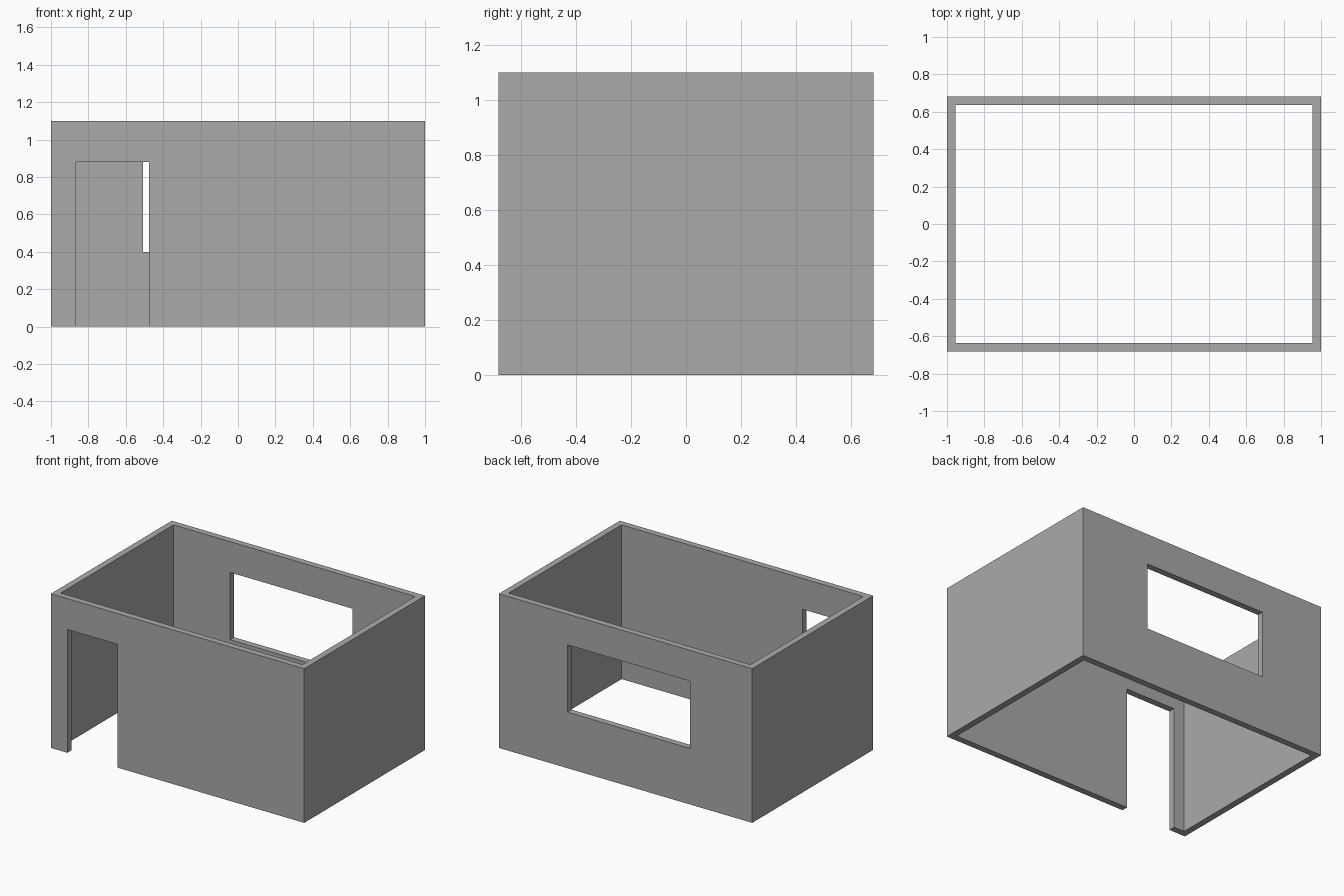
import bpy
import bmesh
from mathutils import Matrix, Vector

default_cube = bpy.data.objects.get("Cube")
if default_cube:
    bpy.data.objects.remove(default_cube, do_unlink=True)

HALF_X, HALF_Y, HEIGHT, WALL = 1.0, 0.682, 1.1, 0.046

plaster = bpy.data.materials.new("grey plaster")
plaster.use_nodes = True
grey = (0.4, 0.4, 0.4, 1)
plaster.diffuse_color = grey
plaster.node_tree.nodes["Principled BSDF"].inputs["Base Color"].default_value = grey


def box(name, low, high):
    """Axis-aligned block between two opposite corners."""
    low, high = Vector(low), Vector(high)
    mesh = bpy.data.meshes.new(name)
    bm = bmesh.new()
    bmesh.ops.create_cube(
        bm, size=1,
        matrix=Matrix.Translation((low + high) / 2) @ Matrix.Diagonal((*(high - low), 1)))
    bm.to_mesh(mesh)
    bm.free()
    mesh.materials.append(plaster)
    obj = bpy.data.objects.new(name, mesh)
    bpy.context.collection.objects.link(obj)
    return obj


def cut(target, cutter):
    """Subtract the cutter from the target, then discard it."""
    cutter.hide_render = True
    mod = target.modifiers.new(cutter.name, "BOOLEAN")
    mod.operation = "DIFFERENCE"
    mod.solver = "EXACT"
    mod.object = cutter
    bpy.context.view_layer.objects.active = target
    bpy.ops.object.modifier_apply(modifier=mod.name)
    bpy.data.objects.remove(cutter, do_unlink=True)


# Outer shell of the room
walls = box("room_walls", (-HALF_X, -HALF_Y, 0), (HALF_X, HALF_Y, HEIGHT))

# Hollow interior, open above and below
inner_x, inner_y = HALF_X - WALL, HALF_Y - WALL
cut(walls, box("interior", (-inner_x, -inner_y, -0.2), (inner_x, inner_y, HEIGHT + 0.2)))

# Doorway in the front wall
cut(walls, box("doorway", (-0.87, -HALF_Y - 0.1, -0.1), (-0.475, -inner_y + 0.1, 0.88)))

# Wide window in the back wall
cut(walls, box("window_opening", (-0.508, inner_y - 0.1, 0.4), (0.458, HALF_Y + 0.1, 0.88)))
